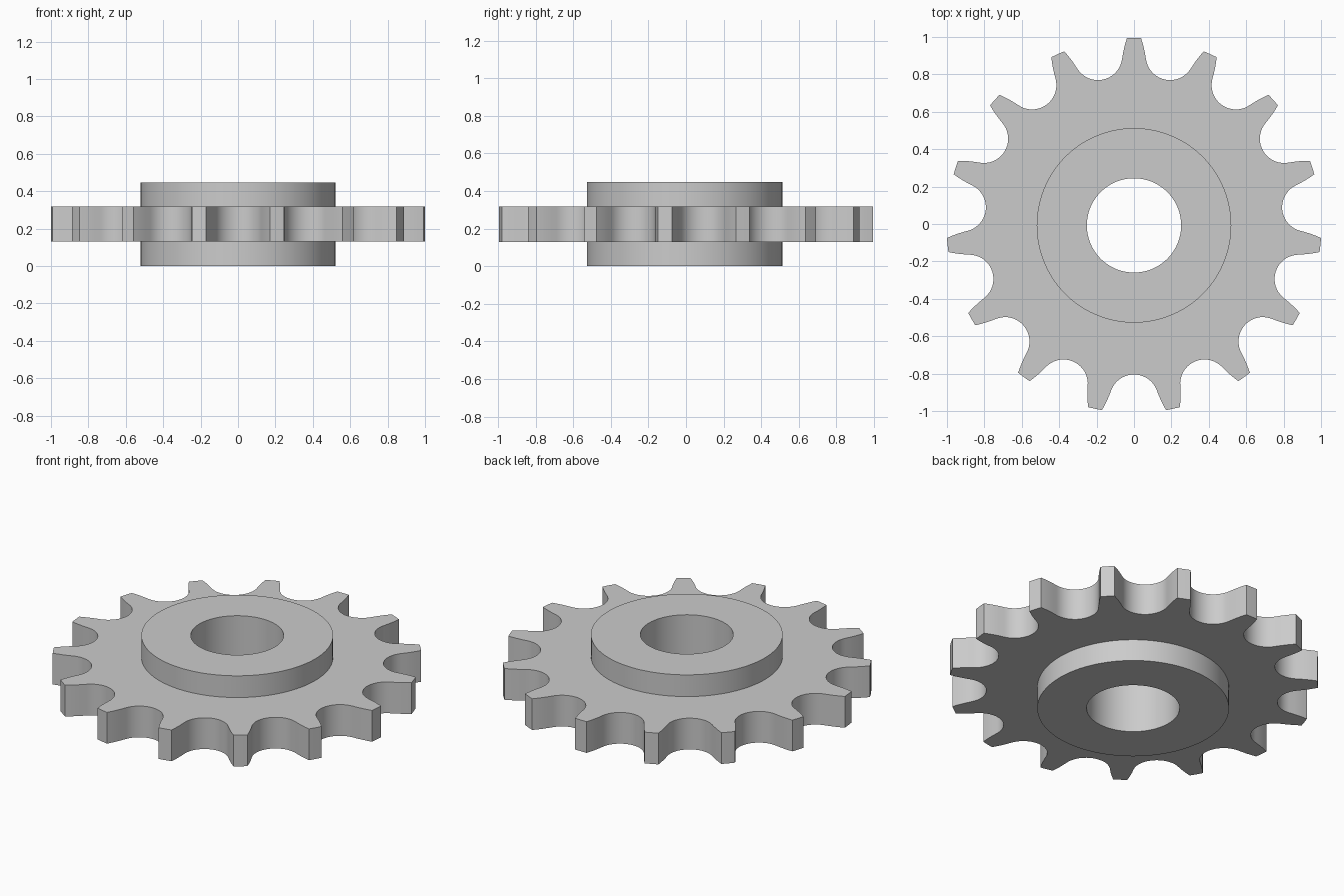
import bpy
import bmesh
from math import sin, cos, pi, radians
from mathutils import Vector, Matrix

cube = bpy.data.objects.get("Cube")
if cube:
    bpy.data.objects.remove(cube)

TEETH = 15
PITCH_R, SEAT_R, TIP_R = 0.927, 0.13, 1.0023
HUB_R, BORE_R, HUB_H = 0.52, 0.252, 0.447
PLATE_Z0, PLATE_Z1 = 0.13, 0.317
CENTRE_Y = -0.0075

steel = bpy.data.materials.new("grey steel")
steel.use_nodes = True
grey = (0.6, 0.6, 0.6, 1)
steel.diffuse_color = grey
steel.node_tree.nodes["Principled BSDF"].inputs["Base Color"].default_value = grey


def half_gap(seat_steps=10, flank_steps=4, seat_end=70, flank_turn=10, flank_len=0.116):
    """Half of one tooth gap: a round roller seat, then a gently convex flank."""
    pts = []
    for i in range(seat_steps + 1):
        a = radians(seat_end * i / seat_steps)
        pts.append(Vector((PITCH_R - SEAT_R * cos(a), SEAT_R * sin(a))))
    for k in range(flank_steps):
        a = radians(90 - seat_end + flank_turn * (k + 0.5) / flank_steps)
        pts.append(pts[-1] + Vector((cos(a), sin(a))) * flank_len / flank_steps)
    return pts


def tooth_outline():
    half = half_gap()
    gap = [Vector((p.x, -p.y)) for p in reversed(half[1:])] + half
    step = 2 * pi / TEETH
    gap.append(Matrix.Rotation(step / 2, 2) @ Vector((TIP_R, 0)))  # tooth tip centre
    return [Matrix.Rotation(-pi / 2 + i * step, 2) @ p
            for i in range(TEETH) for p in gap]


def circle(radius, count=180):
    return [Vector((cos(2 * pi * i / count), sin(2 * pi * i / count))) * radius
            for i in range(count)]


def ring_solid(name, inner, outer, z0, z1):
    """Closed ring between two matching loops, extruded from z0 to z1."""
    bm = bmesh.new()
    loops = [[bm.verts.new((p.x, p.y + CENTRE_Y, z)) for p in loop]
             for loop, z in ((inner, z0), (outer, z0), (outer, z1), (inner, z1))]
    n = len(inner)
    for a, b in zip(loops, loops[1:] + loops[:1]):
        for i in range(n):
            j = (i + 1) % n
            bm.faces.new((a[i], a[j], b[j], b[i]))
    bmesh.ops.recalc_face_normals(bm, faces=bm.faces[:])
    mesh = bpy.data.meshes.new(name)
    bm.to_mesh(mesh)
    bm.free()
    mesh.materials.append(steel)
    obj = bpy.data.objects.new(name, mesh)
    bpy.context.collection.objects.link(obj)
    bpy.ops.object.select_all(action='DESELECT')
    obj.select_set(True)
    bpy.context.view_layer.objects.active = obj
    bpy.ops.object.shade_smooth_by_angle(angle=radians(30))
    return obj


# Hub with its bore
ring_solid("hub", circle(BORE_R), circle(HUB_R), 0, HUB_H)

# Toothed plate, its inner edge sunk slightly into the hub
outline = tooth_outline()
ring_solid("toothed_plate", [p.normalized() * (HUB_R - 0.02) for p in outline],
           outline, PLATE_Z0, PLATE_Z1)
